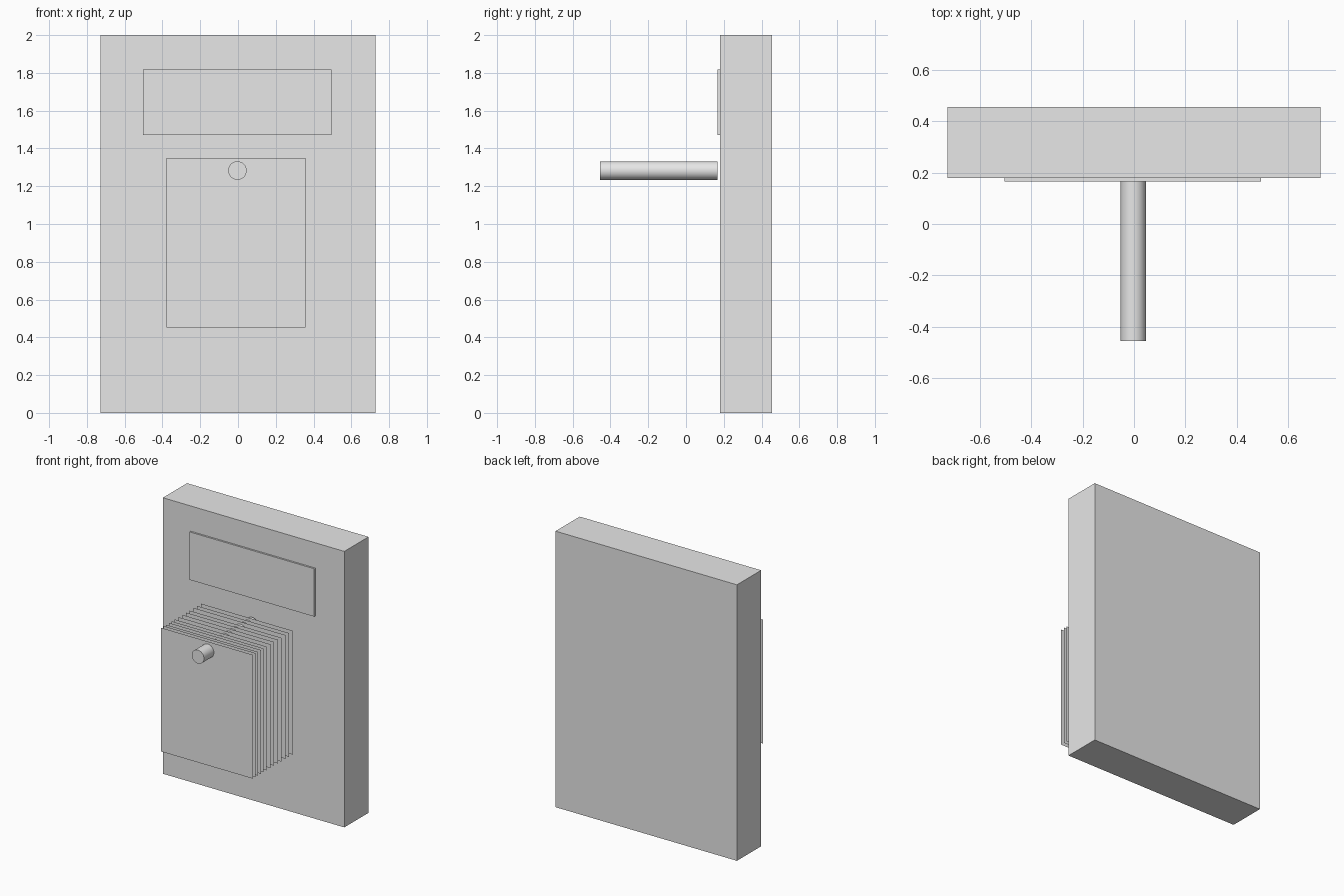
import bpy
import math

cube = bpy.data.objects.get("Cube")
if cube:
    bpy.data.objects.remove(cube, do_unlink=True)

# One plain grey for every part
GREY = (0.8, 0.8, 0.8, 1)
grey = bpy.data.materials.new("plain grey")
grey.use_nodes = True
grey.diffuse_color = GREY
grey.node_tree.nodes["Principled BSDF"].inputs["Base Color"].default_value = GREY


def finish(name):
    obj = bpy.context.object
    obj.name = name
    obj.data.materials.append(grey)
    return obj


def box(name, x, y, z):
    """Box between the (low, high) limits on each axis."""
    spans = (x, y, z)
    bpy.ops.mesh.primitive_cube_add(size=1, location=[(a + b) / 2 for a, b in spans])
    obj = finish(name)
    obj.scale = [b - a for a, b in spans]
    bpy.ops.object.transform_apply(location=False, rotation=False, scale=True)


def sheet(name, x, y, z):
    """Upright single-surface sheet facing the front."""
    bpy.ops.mesh.primitive_plane_add(
        size=1, location=(sum(x) / 2, y, sum(z) / 2), rotation=(math.pi / 2, 0, 0))
    obj = finish(name)
    obj.scale = (x[1] - x[0], z[1] - z[0], 1)
    bpy.ops.object.transform_apply(location=False, rotation=True, scale=True)


# Backing board and title plate
box("back_board", (-0.727, 0.727), (0.179, 0.455), (0, 2))
box("title_plate", (-0.504, 0.495), (0.166, 0.179), (1.47, 1.817))

# Peg that carries the sheets
FRONT, BACK = -0.455, 0.167
bpy.ops.mesh.primitive_cylinder_add(
    vertices=32, radius=0.049, depth=BACK - FRONT,
    location=(-0.003, (FRONT + BACK) / 2, 1.283), rotation=(math.pi / 2, 0, 0))
finish("peg")
bpy.ops.object.shade_smooth_by_angle()

# Hanging sheets, spaced unevenly from the board outwards
DEPTHS = (0.116, 0.073, 0.034, -0.016, -0.054, -0.097, -0.14,
          -0.184, -0.219, -0.249, -0.284, -0.309, -0.341)
for i, depth in enumerate(DEPTHS, 1):
    sheet(f"hanging_sheet_{i}", (-0.379, 0.358), depth, (0.453, 1.35))
